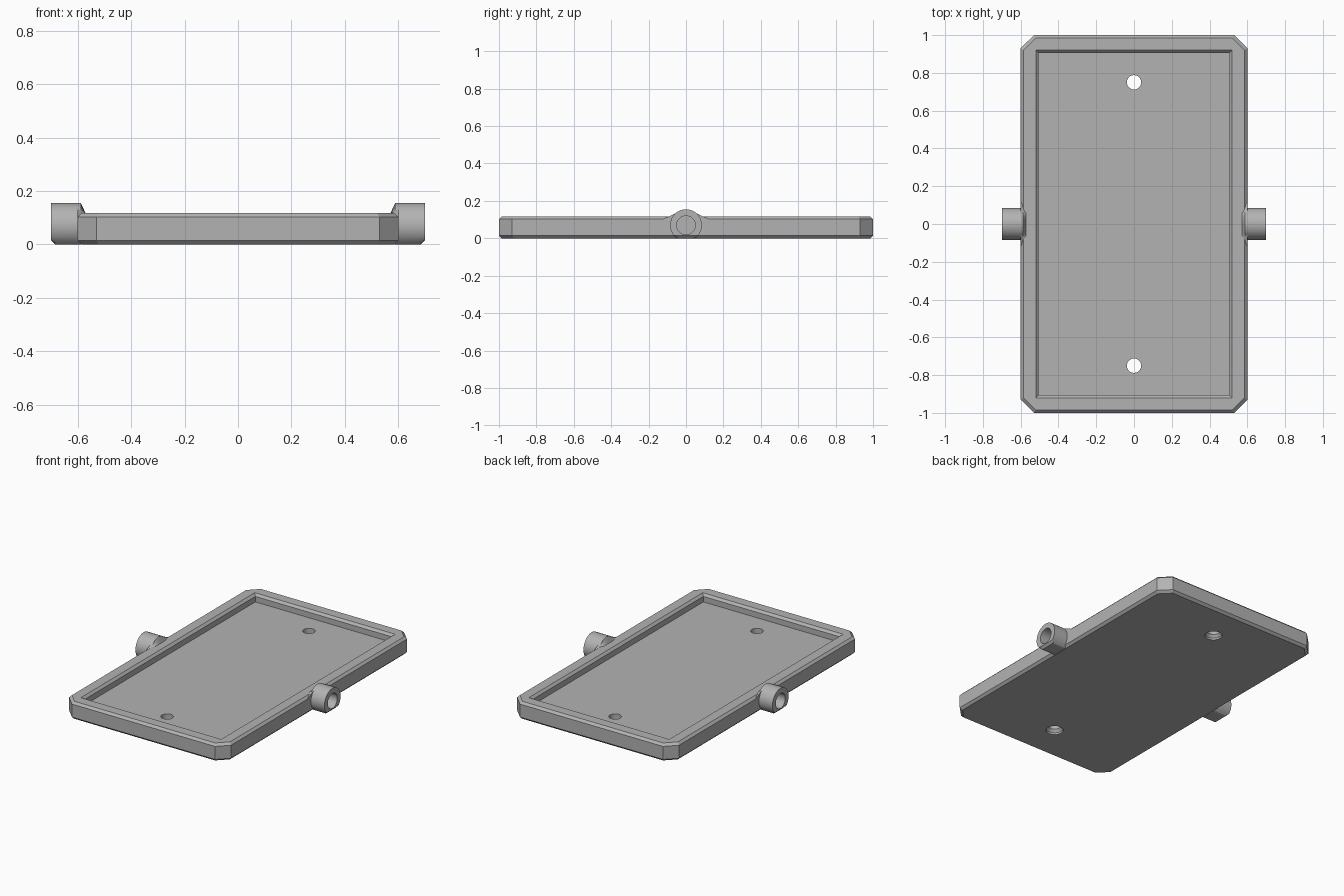
import bpy, bmesh, math

if "Cube" in bpy.data.objects:
    bpy.data.objects.remove(bpy.data.objects["Cube"])

grey = bpy.data.materials.new("light grey")
grey.diffuse_color = (0.45, 0.45, 0.45, 1)
grey.use_nodes = True
grey.node_tree.nodes["Principled BSDF"].inputs["Base Color"].default_value = grey.diffuse_color


def loft(name, rings):
    """Closed solid through rings with equal point counts."""
    bm = bmesh.new()
    loops = [[bm.verts.new(p) for p in ring] for ring in rings]
    n = len(loops[0])
    for a, b in zip(loops, loops[1:]):
        for i in range(n):
            j = (i + 1) % n
            bm.faces.new((a[i], a[j], b[j], b[i]))
    bm.faces.new(loops[0][::-1])
    bm.faces.new(loops[-1])
    bmesh.ops.recalc_face_normals(bm, faces=bm.faces)
    me = bpy.data.meshes.new(name)
    bm.to_mesh(me)
    bm.free()
    me.materials.append(grey)
    ob = bpy.data.objects.new(name, me)
    bpy.context.collection.objects.link(ob)
    return ob


def octagon(x, y, c, z):
    q = [(x, y - c), (x - c, y), (c - x, y), (-x, y - c),
         (-x, c - y), (c - x, -y), (x - c, -y), (x, c - y)]
    return [(a, b, z) for a, b in q]


def rect(x, y, z):
    return [(x, y, z), (-x, y, z), (-x, -y, z), (x, -y, z)]


def circle_z(r, y, z, n=40):
    return [(r * math.cos(t), y + r * math.sin(t), z)
            for t in (2 * math.pi * i / n for i in range(n))]


def circle_x(r, x, n=48):
    return [(x, r * math.cos(t), 0.07 + r * math.sin(t))
            for t in (2 * math.pi * i / n for i in range(n))]


def barrel_ring(x, floor):
    """Round section with a flat underside."""
    return [(x, y, max(z, floor)) for x, y, z in circle_x(0.085, x)]


def boolean(ob, other, op):
    m = ob.modifiers.new(op.lower(), 'BOOLEAN')
    m.operation, m.object, m.solver = op, other, 'EXACT'
    bpy.context.view_layer.objects.active = ob
    bpy.ops.object.modifier_apply(modifier=m.name)
    bpy.data.objects.remove(other)


# Tray body with chamfered edges
H, C = 0.117, 0.015
tray = loft("tray", [octagon(0.585, 0.985, 0.064, 0), octagon(0.6, 1, 0.07, C),
                     octagon(0.6, 1, 0.07, H - C), octagon(0.585, 0.985, 0.064, H)])

# Pivot barrels and the webs blending them into the rim
for s in (-1, 1):
    boolean(tray, loft("pivot_barrel", [barrel_ring(s * 0.588, 0), barrel_ring(s * 0.685, 0),
                                        barrel_ring(s * 0.7, C)]), 'UNION')
    half = [(0.125, 0.09), (0.115, 0.107), (0.095, 0.115), (0.075, 0.124), (0.055, 0.135),
            (0.04, 0.145), (0.02, 0.1525)]
    top = half + [(0, 0.155)] + [(-y, z) for y, z in half[::-1]]
    web = [[(s * x, y * k, min(z, lim)) for y, z in top]
           for x, k, lim in ((0.6, 1, 1), (0.588, 0.9, 1), (0.57, 0.75, 0.116))]
    boolean(tray, loft("pivot_web", web), 'UNION')

# Pocket with bevelled lip
boolean(tray, loft("pocket_cutter", [rect(0.505, 0.905, 0.065), rect(0.505, 0.905, H - C),
                                     rect(0.535, 0.935, H + C)]), 'DIFFERENCE')

# Countersunk fixing holes
for y in (-0.75, 0.75):
    boolean(tray, loft("hole_cutter", [circle_z(0.052, y, -0.01), circle_z(0.052, y, 0.012),
                                       circle_z(0.038, y, 0.03), circle_z(0.038, y, 0.2)]),
            'DIFFERENCE')

# Blind pivot sockets
for s in (-1, 1):
    boolean(tray, loft("socket_cutter", [circle_x(0.05, s * 0.6), circle_x(0.05, s * 0.72)]),
            'DIFFERENCE')

bpy.ops.object.select_all(action='DESELECT')
tray.select_set(True)
bpy.context.view_layer.objects.active = tray
bpy.ops.object.shade_smooth_by_angle(angle=math.radians(20))
